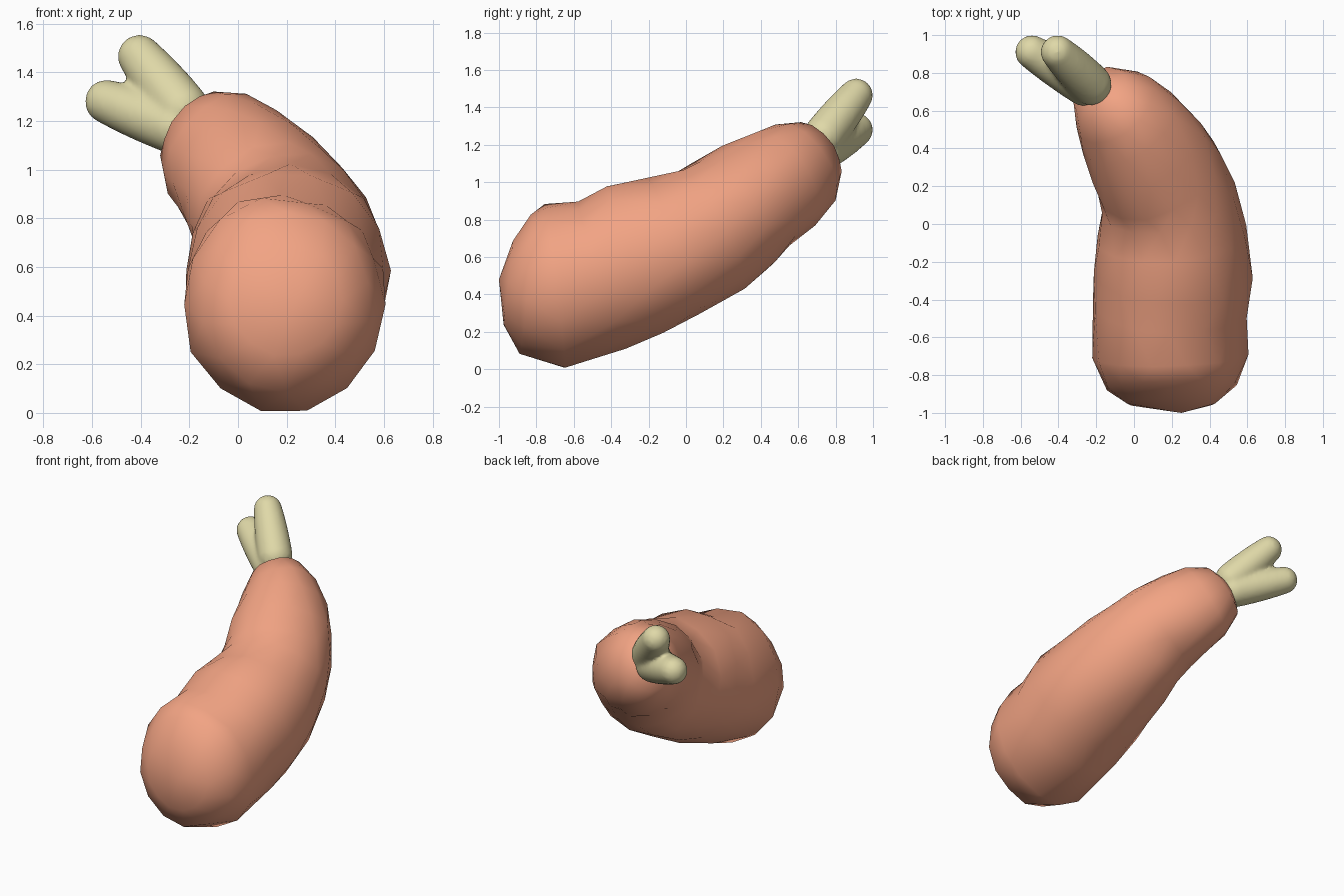
import bpy, bmesh, math, random
from mathutils import Vector

if "Cube" in bpy.data.objects:
    bpy.data.objects.remove(bpy.data.objects["Cube"])

random.seed(4)


def material(name, rgb):
    m = bpy.data.materials.new(name)
    m.diffuse_color = (*rgb, 1)
    m.use_nodes = True
    m.node_tree.nodes["Principled BSDF"].inputs["Base Color"].default_value = m.diffuse_color
    return m


def make_object(name, bm, mat):
    bmesh.ops.recalc_face_normals(bm, faces=bm.faces[:])
    for f in bm.faces:
        f.smooth = True
    me = bpy.data.meshes.new(name)
    bm.to_mesh(me)
    bm.free()
    me.materials.append(mat)
    ob = bpy.data.objects.new(name, me)
    bpy.context.collection.objects.link(ob)
    return ob


# Root body: lumpy rings lofted along a bent path (centre x, y, z, half width, half height)
rings = [
    (0.20, -0.95, 0.465, 0.23, 0.23),
    (0.20, -0.86, 0.455, 0.345, 0.36),
    (0.19, -0.70, 0.445, 0.41, 0.435),
    (0.19, -0.45, 0.505, 0.41, 0.41),
    (0.21, -0.27, 0.585, 0.415, 0.43),
    (0.205, -0.065, 0.655, 0.39, 0.39),
    (0.18, 0.135, 0.74, 0.36, 0.365),
    (0.13, 0.255, 0.83, 0.345, 0.345),
    (0.07, 0.375, 0.925, 0.325, 0.315),
    (-0.015, 0.51, 1.01, 0.285, 0.30),
    (-0.10, 0.615, 1.085, 0.235, 0.265),
    (-0.18, 0.69, 1.16, 0.16, 0.19),
]
SIDES = 14
bm = bmesh.new()
centres = [Vector(r[:3]) for r in rings]
loops = []
for i, (x, y, z, a, b) in enumerate(rings):
    t = (centres[min(i + 1, len(rings) - 1)] - centres[max(i - 1, 0)]).normalized()
    side = t.cross(Vector((0, 0, 1))).normalized()
    up = side.cross(t)
    loop = []
    for k in range(SIDES):
        ang = 2 * math.pi * (k + 0.5 * (i % 2)) / SIDES
        s = random.uniform(0.985, 1.045)
        loop.append(bm.verts.new(centres[i] + side * a * s * math.cos(ang)
                                 + up * b * s * math.sin(ang)))
    loops.append(loop)
for i in range(len(loops) - 1):
    p, q = loops[i], loops[i + 1]
    for k in range(SIDES):
        n = (k + 1) % SIDES
        if i % 2 == 0:
            bm.faces.new((p[k], p[n], q[k]))
            bm.faces.new((p[n], q[n], q[k]))
        else:
            bm.faces.new((p[k], p[n], q[n]))
            bm.faces.new((p[k], q[n], q[k]))
for loop, tip in ((loops[0], (0.25, -1.0, 0.48)), (loops[-1], (-0.23, 0.74, 1.205))):
    pole = bm.verts.new(tip)
    for k in range(SIDES):
        bm.faces.new((loop[k], loop[(k + 1) % SIDES], pole))
make_object("root_body", bm, material("salmon", (0.89, 0.37, 0.23)))

# Forked stem: two plump rounded stubs fused at the base (base, tip)
stubs = (((-0.26, 0.735, 1.175), (-0.54, 0.91, 1.28)),
         ((-0.23, 0.74, 1.25), (-0.405, 0.91, 1.465)))
bm = bmesh.new()
for base, tip in stubs:
    for j in range(17):
        f = j / 16
        r = 0.112 - 0.022 * f * f
        new = bmesh.ops.create_uvsphere(bm, u_segments=24, v_segments=16, radius=r)["verts"]
        bmesh.ops.translate(bm, verts=new, vec=Vector(base).lerp(Vector(tip), f))
stem = make_object("forked_stem", bm, material("pale_green", (0.74, 0.69, 0.39)))
fuse = stem.modifiers.new("fuse", "REMESH")
fuse.mode = "VOXEL"
fuse.voxel_size = 0.014
fuse.use_smooth_shade = True
soften = stem.modifiers.new("soften", "SMOOTH")
soften.factor = 0.5
soften.iterations = 8
